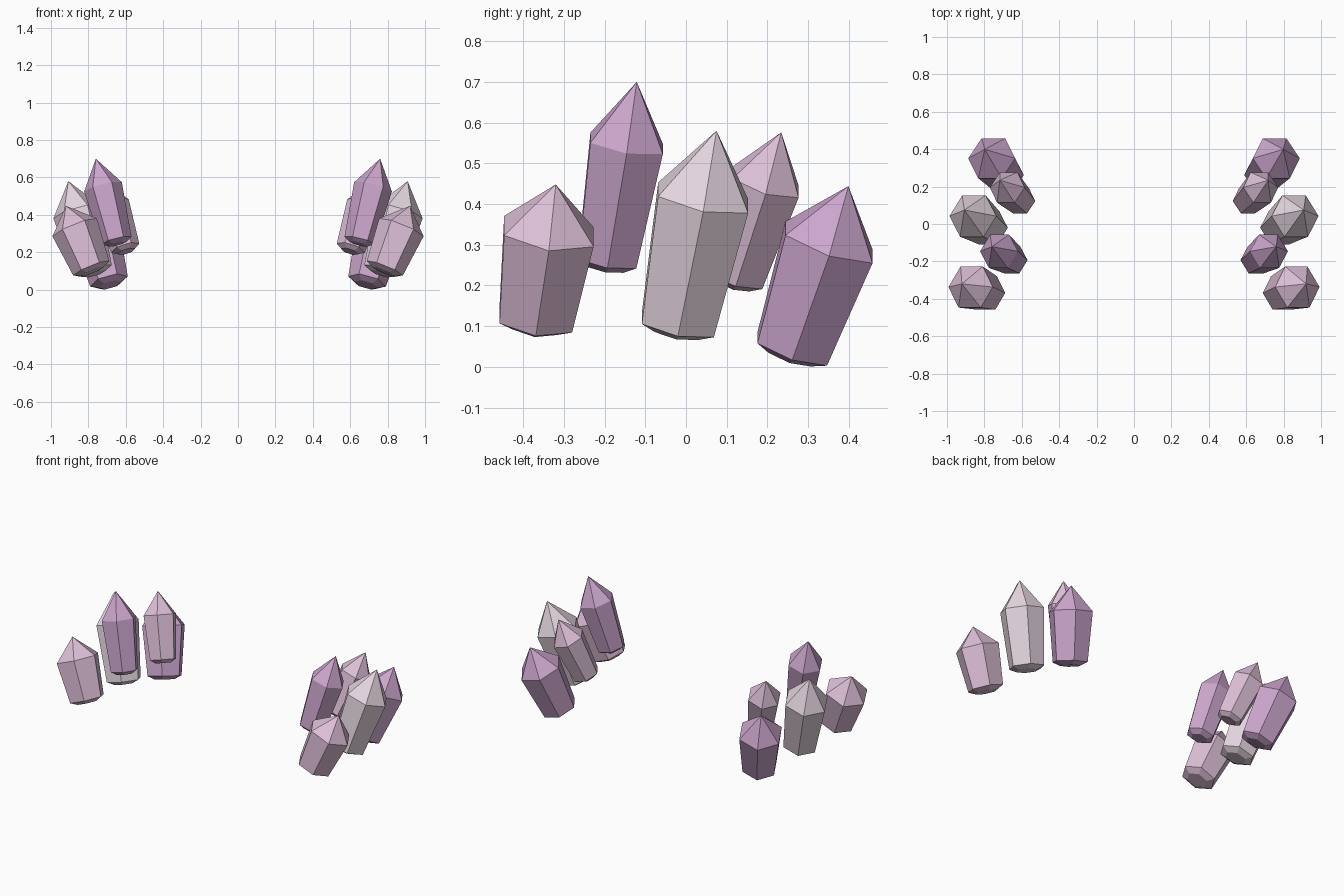
import bpy, bmesh
from math import sin, cos, pi, atan2, asin
from mathutils import Vector, Matrix

if "Cube" in bpy.data.objects:
    bpy.data.objects.remove(bpy.data.objects["Cube"])


def material(name, rgb):
    m = bpy.data.materials.new(name)
    m.diffuse_color = (*rgb, 1)
    m.use_nodes = True
    m.node_tree.nodes["Principled BSDF"].inputs["Base Color"].default_value = m.diffuse_color
    return m


purple = material("purple", (0.60, 0.38, 0.61))
pink = material("pink", (0.72, 0.52, 0.68))
pale = material("pale", (0.78, 0.67, 0.74))


def crystal(name, base, tip, r_base, r_shoulder, mat):
    """Six-sided crystal leaning from base to tip, mirrored across x = 0."""
    base, d = Vector(base), Vector(tip) - Vector(base)
    length = d.length
    rot = (Matrix.Rotation(atan2(d.x, d.z), 4, 'Y')
           @ Matrix.Rotation(-asin(d.y / length), 4, 'X'))
    place = Matrix.Translation(base) @ rot

    bm = bmesh.new()
    # foot facet, base, shoulder rings
    rings = []
    for r, h in ((r_base * 0.6, -0.02), (r_base, 0), (r_shoulder, 0.655 * length)):
        rings.append([bm.verts.new(place @ Vector((r * cos(k * pi / 3), r * sin(k * pi / 3), h)))
                      for k in range(6)])
    apex = bm.verts.new(place @ Vector((0, 0, length)))
    bm.faces.new(rings[0][::-1])
    for k in range(6):
        n = (k + 1) % 6
        for lo, hi in zip(rings, rings[1:]):
            bm.faces.new((lo[k], lo[n], hi[n], hi[k]))
        bm.faces.new((rings[-1][k], rings[-1][n], apex))
    me = bpy.data.meshes.new(name)
    bm.to_mesh(me)
    bm.free()
    me.materials.append(mat)
    ob = bpy.data.objects.new(name, me)
    bpy.context.collection.objects.link(ob)
    mod = ob.modifiers.new("mirror", 'MIRROR')
    mod.use_mirror_merge = False


# Crystals from front to back
crystal("front_crystal", (0.785, -0.369, 0.115), (0.92, -0.32, 0.448), 0.104, 0.128, pink)
crystal("tall_crystal", (0.65, -0.193, 0.263), (0.76, -0.121, 0.70), 0.083, 0.104, purple)
crystal("middle_crystal", (0.775, -0.02, 0.103), (0.907, 0.075, 0.58), 0.104, 0.130, pale)
crystal("inner_crystal", (0.603, 0.122, 0.222), (0.717, 0.234, 0.576), 0.079, 0.098, pink)
crystal("back_crystal", (0.69, 0.261, 0.044), (0.798, 0.399, 0.444), 0.104, 0.130, purple)
